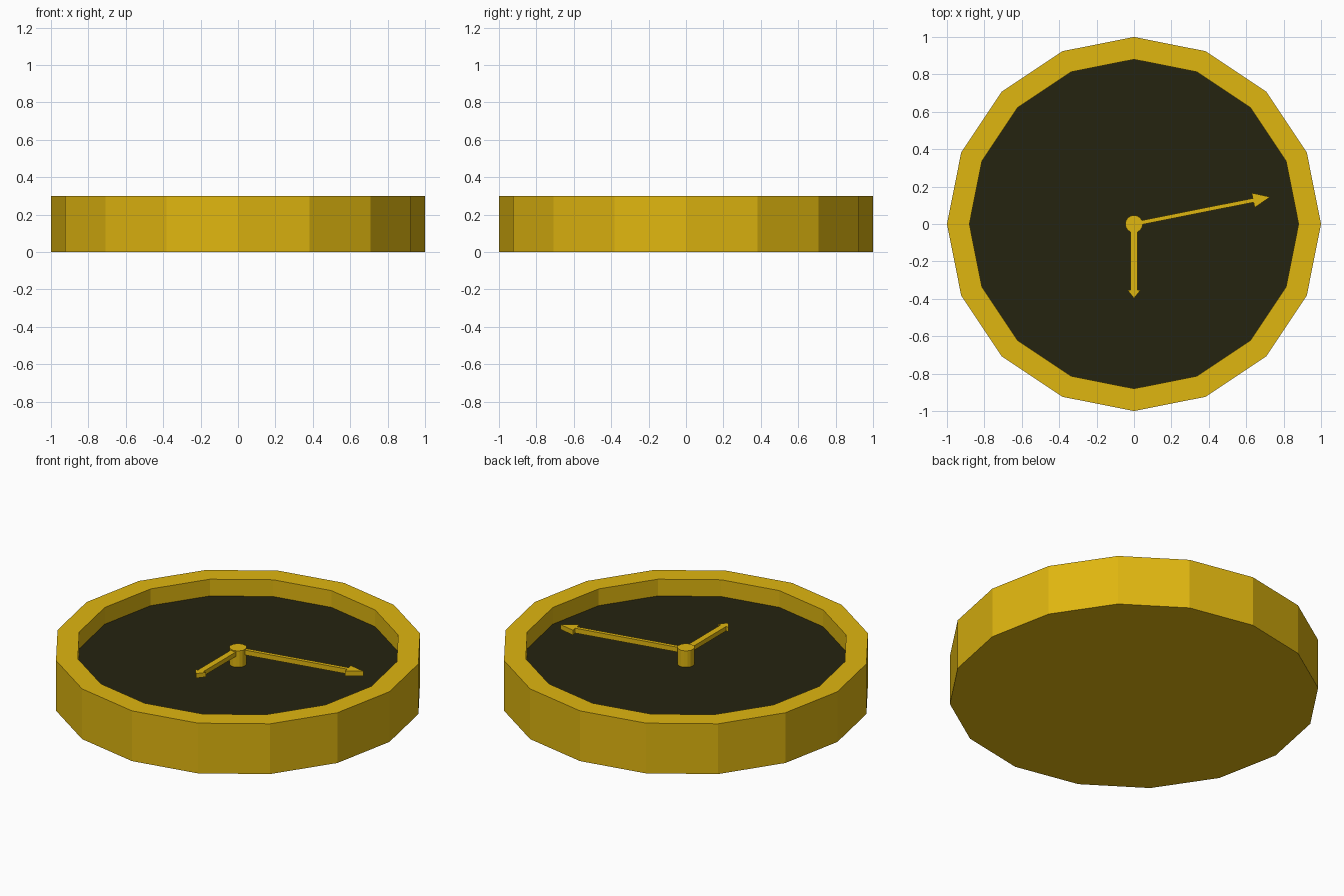
import bpy, bmesh, math
from mathutils import Matrix

if "Cube" in bpy.data.objects:
    bpy.data.objects.remove(bpy.data.objects["Cube"])


def material(name, rgb):
    m = bpy.data.materials.new(name)
    m.diffuse_color = (*rgb, 1.0)
    m.use_nodes = True
    m.node_tree.nodes["Principled BSDF"].inputs["Base Color"].default_value = m.diffuse_color
    return m


GOLD = material("gold", (0.74, 0.465, 0.005))
DARK = material("dark_face", (0.0185, 0.0175, 0.005))


def make_object(name, bm, mats):
    bmesh.ops.recalc_face_normals(bm, faces=bm.faces[:])
    mesh = bpy.data.meshes.new(name)
    bm.to_mesh(mesh)
    bm.free()
    for m in mats:
        mesh.materials.append(m)
    ob = bpy.data.objects.new(name, mesh)
    bpy.context.collection.objects.link(ob)
    return ob


def ring(bm, r, z, n):
    return [bm.verts.new((r * math.cos(2 * math.pi * i / n),
                          r * math.sin(2 * math.pi * i / n), z)) for i in range(n)]


def turned(name, profile, n, mats):
    """Capped lathe form from (radius, height) pairs; returns last cap as material 1 if present."""
    bm = bmesh.new()
    rings = [ring(bm, r, z, n) for r, z in profile]
    for a, b in zip(rings, rings[1:]):
        for i in range(n):
            j = (i + 1) % n
            bm.faces.new((a[i], a[j], b[j], b[i]))
    bm.faces.new(rings[0][::-1])
    cap = bm.faces.new(rings[-1])
    cap.material_index = len(mats) - 1
    return make_object(name, bm, mats)


def hand(name, angle, shaft_w, neck, head_w, tip, z0, z1):
    """Flat arrow from the centre, extruded to thickness and turned about z."""
    s, h = shaft_w / 2, head_w / 2
    outline = [(0, -s), (neck, -s), (neck, -h), (tip, 0), (neck, h), (neck, s), (0, s)]
    bm = bmesh.new()
    face = bm.faces.new([bm.verts.new((x, y, z0)) for x, y in outline])
    ext = bmesh.ops.extrude_face_region(bm, geom=[face])
    top = [v for v in ext["geom"] if isinstance(v, bmesh.types.BMVert)]
    bmesh.ops.translate(bm, verts=top, vec=(0, 0, z1 - z0))
    bmesh.ops.rotate(bm, verts=bm.verts[:], cent=(0, 0, 0),
                     matrix=Matrix.Rotation(math.radians(angle), 3, 'Z'))
    return make_object(name, bm, [GOLD])


# Case with recessed dark dial
turned("clock_case", [(1, 0), (1, 0.3), (0.88, 0.3), (0.88, 0.2)], 16, [GOLD, DARK])
# Centre post
turned("centre_post", [(0.047, 0.195), (0.047, 0.298)], 16, [GOLD])
# Hands
hand("minute_hand", 11.25, 0.022, 0.65, 0.08, 0.742, 0.265, 0.294)
hand("hour_hand", -90, 0.036, 0.353, 0.07, 0.397, 0.265, 0.292)
